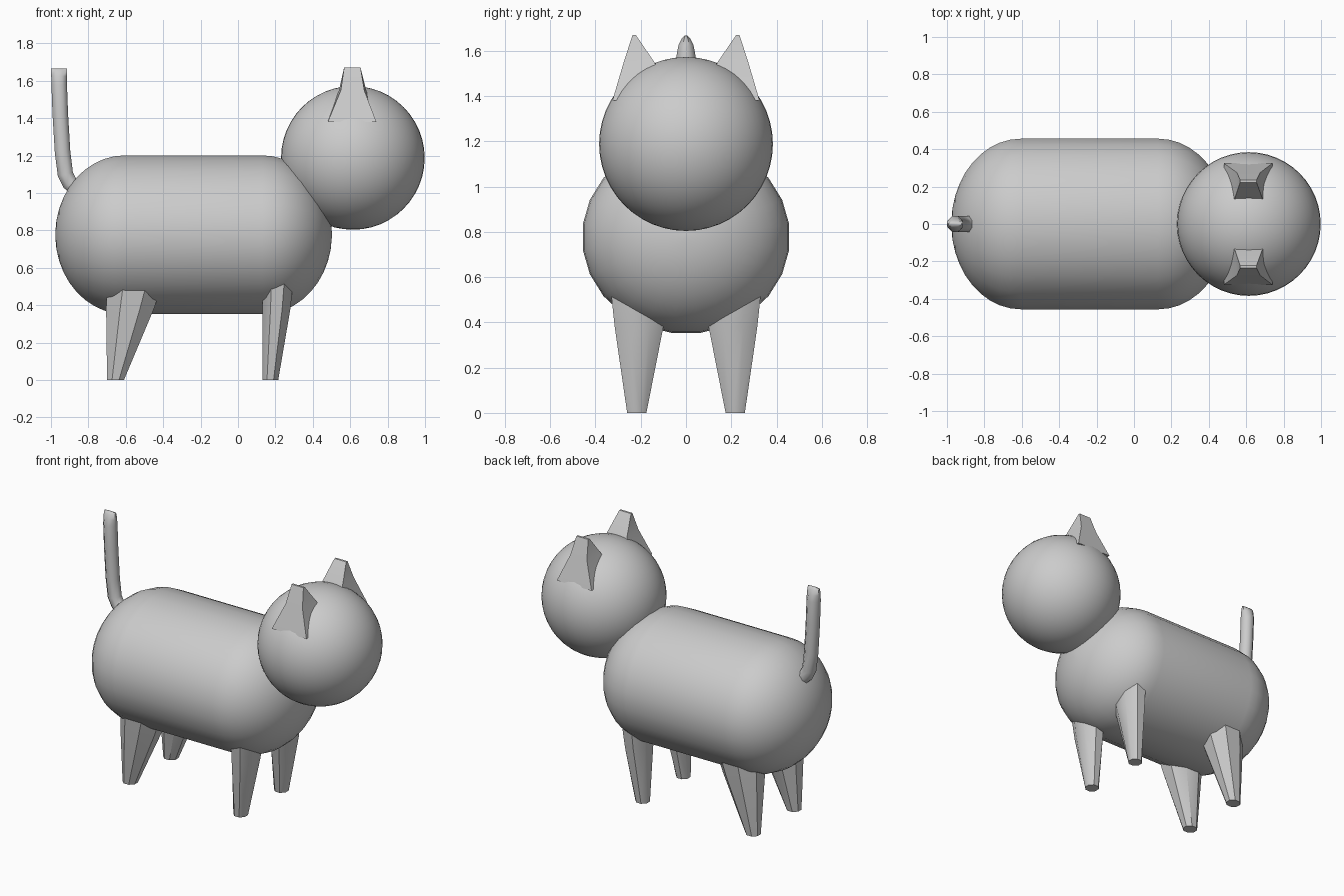
import bpy, bmesh, math

if "Cube" in bpy.data.objects:
    bpy.data.objects.remove(bpy.data.objects["Cube"])

grey = bpy.data.materials.new("light grey")
grey.diffuse_color = (0.6, 0.6, 0.6, 1)
grey.use_nodes = True
grey.node_tree.nodes["Principled BSDF"].inputs["Base Color"].default_value = grey.diffuse_color


def make(name, bm, angle=40):
    """Turn a bmesh into a smooth shaded grey object."""
    bmesh.ops.recalc_face_normals(bm, faces=bm.faces)
    me = bpy.data.meshes.new(name)
    bm.to_mesh(me)
    bm.free()
    ob = bpy.data.objects.new(name, me)
    bpy.context.collection.objects.link(ob)
    me.materials.append(grey)
    bpy.ops.object.select_all(action='DESELECT')
    ob.select_set(True)
    bpy.context.view_layer.objects.active = ob
    bpy.ops.object.shade_smooth_by_angle(angle=math.radians(angle))
    return ob


def loft(name, rings, angle=40):
    """Skin a list of rings, each a list of points, and cap both ends."""
    bm = bmesh.new()
    loops = [[bm.verts.new(p) for p in r] for r in rings]
    n = len(loops[0])
    for a, b in zip(loops, loops[1:]):
        for i in range(n):
            j = (i + 1) % n
            bm.faces.new((a[i], a[j], b[j], b[i]))
    bm.faces.new(loops[0])
    bm.faces.new(loops[-1])
    return make(name, bm, angle)


def oval(n):
    return [(math.cos(2 * math.pi * (i + 0.5) / n), math.sin(2 * math.pi * (i + 0.5) / n))
            for i in range(n)]


def box_ring(x0, x1, y0, y1, z, n=8):
    """Eight-sided ring that fills a rectangle at height z."""
    k = 1 / math.cos(math.pi / n)
    return [((x0 + x1) / 2 + c * k * (x1 - x0) / 2,
             (y0 + y1) / 2 + s * k * (y1 - y0) / 2, z) for c, s in oval(n)]


# Body: long capsule along x
steps = 10
rear = [(-0.605 - 0.372 * math.cos(t), math.sin(t))
        for t in [0.03 + (math.pi / 2 - 0.03) * i / steps for i in range(steps + 1)]]
fore = [(-0.475 - x, r) for x, r in reversed(rear)]
loft("body", [[(x, 0.46 * r * c, 0.777 + 0.428 * r * s) for c, s in oval(24)]
              for x, r in rear + fore])

# Head
bm = bmesh.new()
bmesh.ops.create_uvsphere(bm, u_segments=48, v_segments=24, radius=0.384)
bmesh.ops.translate(bm, verts=bm.verts, vec=(0.614, 0, 1.188))
make("head", bm)

for side, word in ((1, "left"), (-1, "right")):
    def mirrored(rings):
        return [[(x, y * side, z) for x, y, z in r] for r in rings]

    # Legs: tapered, straight at the back edge, flaring into the belly
    loft(f"front_leg_{word}", mirrored([
        box_ring(0.13, 0.215, 0.175, 0.26, 0),
        box_ring(0.13, 0.28, 0.10, 0.315, 0.38),
        box_ring(0.13, 0.295, 0.07, 0.33, 0.52)]))
    loft(f"back_leg_{word}", mirrored([
        box_ring(-0.70, -0.61, 0.175, 0.26, 0),
        box_ring(-0.705, -0.45, 0.10, 0.315, 0.38),
        box_ring(-0.70, -0.40, 0.07, 0.33, 0.52)]))

    # Ears: wedges with a short ridge on top
    loft(f"ear_{word}", mirrored([
        [(x, y, z) for x, y, z in ((0.48, 0.05, 1.38), (0.74, 0.05, 1.38),
                                   (0.74, 0.325, 1.38), (0.48, 0.325, 1.38))],
        [(x, y, z) for x, y, z in ((0.54, 0.14, 1.55), (0.685, 0.14, 1.55),
                                   (0.675, 0.275, 1.55), (0.55, 0.275, 1.55))],
        [(x, y, z) for x, y, z in ((0.567, 0.222, 1.67), (0.655, 0.222, 1.67),
                                   (0.655, 0.236, 1.67), (0.567, 0.236, 1.67))]]))

# Tail: leaves the rump, bends upward, and ends in an arched tip
path = [(-0.82, 0.98, 45, 1), (-0.90, 1.055, 50, 1), (-0.923, 1.10, 75, 1),
        (-0.938, 1.22, 85, 1), (-0.95, 1.42, 88, 1), (-0.956, 1.58, 90, 1),
        (-0.957, 1.625, 90, 0.8), (-0.957, 1.655, 90, 0.45), (-0.957, 1.667, 90, 0.15)]
rings = []
for px, pz, deg, w in path:
    a = math.radians(deg)
    rings.append([(px + 0.045 * c * math.sin(a), 0.045 * w * s, pz + 0.045 * c * math.cos(a))
                  for c, s in oval(8)])
loft("tail", rings, 50)
